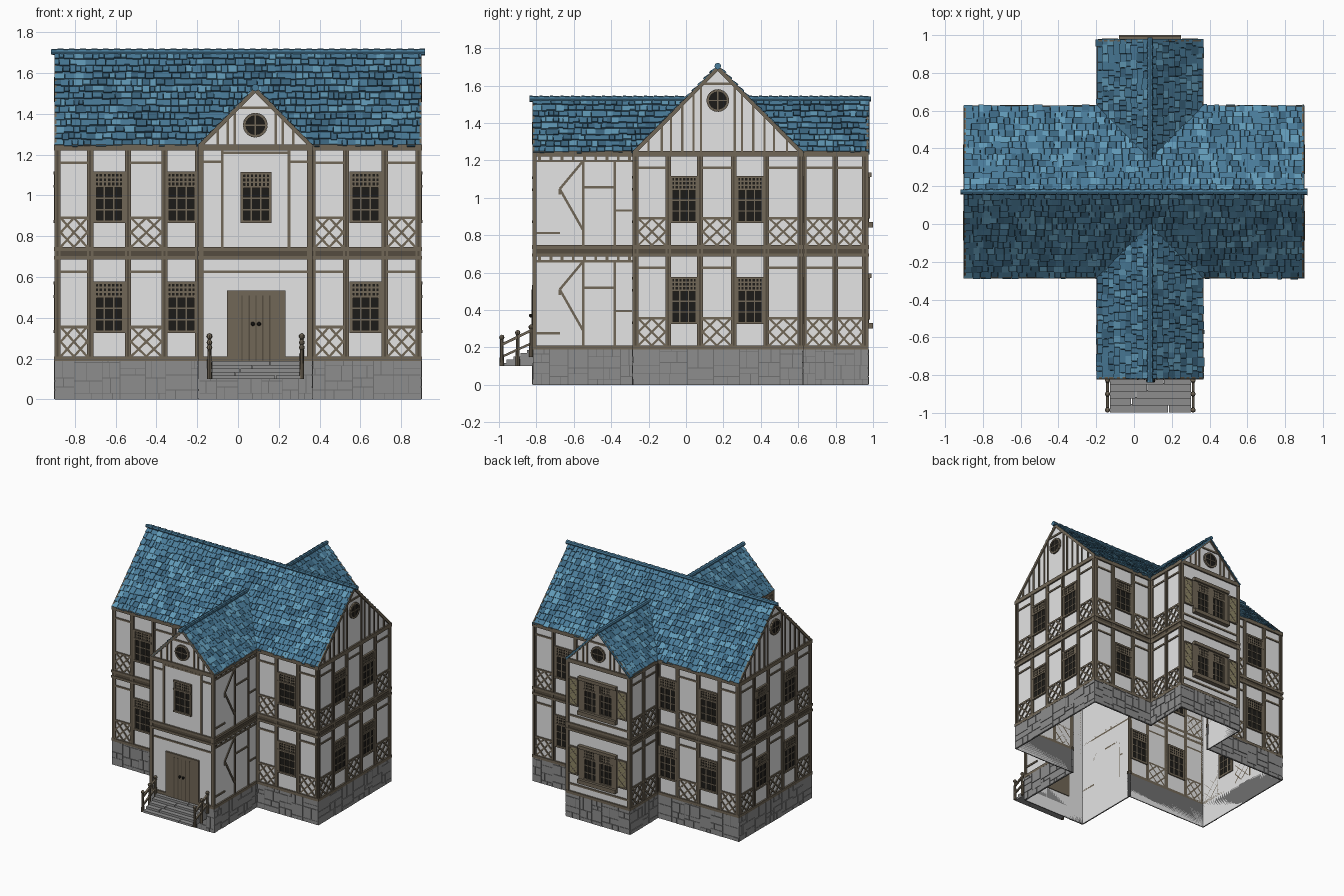
import bpy, bmesh, math, random
from collections import defaultdict
from mathutils import Vector, Matrix

if "Cube" in bpy.data.objects:
    bpy.data.objects.remove(bpy.data.objects["Cube"])

random.seed(4)
COLOURS = {
    "plaster": (0.78, 0.78, 0.78), "stone": (0.27, 0.27, 0.27), "dark_stone": (0.16, 0.16, 0.16),
    "timber": (0.165, 0.135, 0.095), "dark_timber": (0.09, 0.072, 0.05), "glass": (0.012, 0.011, 0.009),
    "light_tile": (0.12, 0.32, 0.47), "mid_tile": (0.068, 0.2, 0.32), "dark_tile": (0.045, 0.135, 0.22),
    "shutter_tan": (0.27, 0.235, 0.13)}
MATS = []
for n, c in COLOURS.items():
    m = bpy.data.materials.new(n)
    m.diffuse_color = (*c, 1)
    m.use_nodes = True
    m.node_tree.nodes["Principled BSDF"].inputs["Base Color"].default_value = m.diffuse_color
    MATS.append(m)
PLASTER, STONE, DSTONE, TIMBER, DTIMBER, GLASS, LIGHT, MID, DARK, SHUTTER = range(10)
parts = defaultdict(bmesh.new)

# walls: (axis the wall runs along, plane position, outward sign)
FRONT, BACK = (0, -.275, -1), (0, .615, 1)
LEFT, RIGHT = (1, -.89, -1), (1, .89, 1)
WING_F, WING_B = (0, -.81, -1), (0, .965, 1)
WING_L, WING_R = (1, -.185, -1), (1, .355, 1)
WORLD = (0, 0, 1)
CX, CY, EAVE = .085, .17, 1.24      # wing ridge x, main ridge y, eave height
M_HALF, M_RISE, W_HALF, W_RISE = .45, .46, .275, .285


def at(w, u, z, d):
    p = w[1] + w[2] * d
    return Vector((u, p, z)) if w[0] == 0 else Vector((p, u, z))


def solid(name, mat, a, b):
    """Prism between two matching rings of points."""
    bm = parts[name]
    va, vb = [bm.verts.new(p) for p in a], [bm.verts.new(p) for p in b]
    faces = [bm.faces.new(va[::-1]), bm.faces.new(vb)]
    for i in range(len(va)):
        j = (i + 1) % len(va)
        faces.append(bm.faces.new((va[i], va[j], vb[j], vb[i])))
    for f in faces:
        f.material_index = mat


def plate(name, mat, w, pts, d0, d1):
    solid(name, mat, [at(w, u, z, d0) for u, z in pts], [at(w, u, z, d1) for u, z in pts])


def rect(name, mat, w, u0, u1, z0, z1, d0=0, d1=.01):
    plate(name, mat, w, [(u0, z0), (u1, z0), (u1, z1), (u0, z1)], d0, d1)


def bar(name, mat, w, a, b, width=.012, d0=0, d1=.007):
    a, b = Vector(a), Vector(b)
    t = (b - a).normalized() * width / 2
    n = Vector((-t.y, t.x))
    plate(name, mat, w, [a - n, b - n, b + n, a + n], d0, d1)


def window(w, u0, u1, z0, z1):
    rect("window_glass", GLASS, w, u0, u1, z0, z1, -.004, .004)
    f = "window_frames"
    for u in (u0, u1):
        rect(f, TIMBER, w, u - .008, u + .008, z0, z1, -.008, .012)
    for z in (z0, z1, z1 - .065):
        rect(f, TIMBER, w, u0 - .008, u1 + .008, z - .007, z + .007, -.008, .014)
    zt, du = z1 - .065, u1 - u0
    for k in (1, 2):
        bar(f, TIMBER, w, (u0 + du * k / 3, z0), (u0 + du * k / 3, zt), .007, -.006, .008)
        z = z0 + (zt - z0) * k / 3
        bar(f, TIMBER, w, (u0, z), (u1, z), .007, -.006, .008)
        bar(f, TIMBER, w, (u0, zt + .0217 * k), (u1, zt + .0217 * k), .008, -.006, .008)
    for k in range(1, 7):
        bar(f, TIMBER, w, (u0 + du * k / 7, zt), (u0 + du * k / 7, z1), .008, -.006, .008)


def bands(w, u0, u1):
    """Sill, double floor beam and eave beam."""
    for z0, z1, d, m in ((.188, .21, .012, TIMBER), (.685, .703, .013, TIMBER), (.703, .727, .007, DTIMBER),
                         (.727, .747, .013, TIMBER), (1.22, 1.25, .012, TIMBER)):
        rect("horizontal_beams", m, w, u0 - d, u1 + d, z0, z1, 0, d)


def bays(w, edges, kinds):
    """Timber posts with cross-braced panels (X) or windows (W) between, on two floors."""
    for e in edges:
        rect("posts", TIMBER, w, e - .015, e + .015, .2, 1.23, 0, .009)
        rect("posts", DTIMBER, w, e - .005, e + .005, .2, 1.23, 0, .0105)
    for a, b, k in zip(edges, edges[1:], kinds):
        a, b = a + .015, b - .015
        c = (a + b) / 2
        for lo, hi, rail, wz in ((.21, .355, .625, .325), (.747, .89, 1.16, .865)):
            if k == "W":
                window(w, c - .07, c + .07, wz + .007, wz + .245)
                continue
            m = (lo + hi) / 2
            for z in (hi, rail):
                bar("panel_rails", TIMBER, w, (a, z), (b, z), .013)
            for p, q in (((a, lo), (b, hi)), ((a, hi), (b, lo)), ((a, m), (c, hi)), ((c, hi), (b, m)),
                         ((b, m), (c, lo)), ((c, lo), (a, m))):
                bar("cross_braces", TIMBER, w, p, q, .011)


def stones(w, u0, u1):
    """Rubble base: irregular blocks on a dark backing."""
    rect("stone_backing", DSTONE, w, u0 - .007, u1 + .007, 0, .19, 0, .007)
    u = u0 - .01
    while u < u1 + .005:
        v = min(u + random.uniform(.08, .15), u1 + .01)
        v = u1 + .01 if u1 - v < .04 else v
        zs = [0] + sorted(random.choice((.03, .045, .06)) + i * .06 for i in range(random.choice((2, 3)))) + [.19]
        for z0, z1 in zip(zs, zs[1:]):
            s = u + (v - u) * random.uniform(.3, .7)
            for a, b in random.choice(([(u, v)], [(u, s), (s, v)], [(u, s), (s, v)])):
                rect("stone_blocks", STONE, w, a + .002, b - .002, z0 + .002, z1 - .002, .005,
                     random.uniform(.009, .013))
        u = v


def gable(w, c, half, rise, rail, wz, offs):
    """Gable wall with rake boards, studs and a round window."""
    plate("gable_walls", PLASTER, w, [(c - half, EAVE), (c + half, EAVE), (c, EAVE + rise)], -.003, 0)
    k = (EAVE + rise - rail) * half / rise
    bar("gable_timbers", TIMBER, w, (c - k, rail), (c + k, rail), .014)
    for s in (-1, 1):
        bar("gable_timbers", TIMBER, w, (c + s * half, EAVE), (c, EAVE + rise - .008), .02, 0, .01)
        for o in offs:
            bar("gable_timbers", TIMBER, w, (c + s * o, EAVE), (c + s * o, EAVE + rise * (1 - o / half)))
    ring = [(c + .055 * math.cos(i * math.pi / 8), wz + .055 * math.sin(i * math.pi / 8)) for i in range(16)]
    plate("round_windows", GLASS, w, ring, -.005, .008)
    for i in range(16):
        bar("round_window_frames", TIMBER, w, ring[i - 1], ring[i], .012, -.006, .013)
    bar("round_window_frames", TIMBER, w, (c - .05, wz), (c + .05, wz), .007, 0, .011)
    bar("round_window_frames", TIMBER, w, (c, wz - .05), (c, wz + .05), .007, 0, .011)


# plaster shell, open below
X0, X1, A0, A1, Y0, Y1, B0, B1 = -.89, .89, -.185, .355, -.275, .615, -.81, .965
outline = [(X0, Y0), (A0, Y0), (A0, B0), (A1, B0), (A1, Y0), (X1, Y0),
           (X1, Y1), (A1, Y1), (A1, B1), (A0, B1), (A0, Y1), (X0, Y1)]
bm = parts["plaster_walls"]
low = [bm.verts.new((x, y, 0)) for x, y in outline]
top = [bm.verts.new((x, y, EAVE)) for x, y in outline]
for i in range(12):
    j = (i + 1) % 12
    bm.faces.new((low[i], low[j], top[j], top[i]))

# main block and wing walls: base, beams and bays
for w, spans in ((FRONT, ((X0, A0), (A1, X1))), (BACK, ((X0, A0), (A1, X1))), (LEFT, ((Y0, Y1),)),
                 (RIGHT, ((Y0, Y1),)), (WING_F, ((A0, A1),)), (WING_B, ((A0, A1),)),
                 (WING_L, ((B0, Y0), (Y1, B1))), (WING_R, ((B0, Y0), (Y1, B1)))):
    for a, b in spans:
        stones(w, a, b)
        bands(w, a, b)
for w in (FRONT, BACK):
    bays(w, [-.885, -.725, -.54, -.36, -.195], "XWXW")
    bays(w, [.365, .53, .72, .885], "XWX")
for w in (LEFT, RIGHT):
    bays(w, [-.27, -.095, .075, .255, .43, .61], "XWXWX")
    gable(w, CY, M_HALF, M_RISE, 1.61, 1.52, (.09, .13, .19, .25, .30, .37))
for w in (WING_L, WING_R):
    bays(w, [.63, .797, .957], "XX")
    # chevron framing on the front wing sides
    rect("posts", TIMBER, w, -.82, -.8, .2, 1.23)
    for z in (.21, .747):
        t = z + .45
        for a, b in (((-.55, z), (-.55, t)), ((-.38, z), (-.38, t)), ((-.55, t), (-.675, z + .3)),
                     ((-.675, z + .3), (-.55, z + .08)), ((-.675, z + .3), (-.675, z + .27)),
                     ((-.81, z + .065), (-.675, z + .065)), ((-.55, z + .31), (-.38, z + .31)),
                     ((-.38, z + .185), (-.29, z + .185)), ((-.81, t), (-.28, t))):
            bar("wing_side_braces", TIMBER, w, a, b, .013)
        for k in range(9):
            rect("wing_side_braces", TIMBER, w, -.79 + k * .06, -.775 + k * .06, t, t + .025, 0, .006)
for w in (WING_F, WING_B):
    gable(w, CX, W_HALF, W_RISE, 1.43, 1.345, (.1, .135, .185))
    for u in (A0 + .003, A1 - .003):
        rect("posts", TIMBER, w, u - .013, u + .013, .2, 1.23)

# entrance face: framing, window and double door
for u in (-.077, .25):
    bar("entrance_framing", TIMBER, WING_F, (u, .747), (u, 1.22), .014)
for a, b, z in ((A0, -.077, 1.165), (.25, A1, 1.165), (A0, A1, .625), (-.077, .25, 1.21)):
    bar("entrance_framing", TIMBER, WING_F, (a, z), (b, z), .013)
window(WING_F, .02, .157, .872, 1.108)
rect("door", TIMBER, WING_F, -.055, .232, .185, .535, -.006, .014)
for u in (.02, .055, .088, .121, .156):
    bar("door_grooves", DTIMBER, WING_F, (u, .19), (u, .51), .006, .01, .016)
for u in (.073, .103):
    bmesh.ops.create_uvsphere(parts["door_knobs"], u_segments=8, v_segments=6, radius=.01,
                              matrix=Matrix.Translation((u, -.83, .37)))

# shuttered double windows on the back wing
for z in (.325, .865):
    rect("back_window_sills", TIMBER, WING_B, -.08, .25, z - .025, z + .005, 0, .035)
    rect("back_window_sills", TIMBER, WING_B, -.08, .25, z + .245, z + .27, 0, .028)
    for u in (-.062, .085, .232):
        rect("back_window_sills", TIMBER, WING_B, u - .018, u + .018, z, z + .25, 0, .014)
    window(WING_B, -.04, .068, z + .01, z + .24)
    window(WING_B, .102, .21, z + .01, z + .24)
    bar("panel_rails", TIMBER, WING_B, (A0, z - .06), (A1, z - .06), .014)
    for u in (-.165, .26):
        rect("shutters", SHUTTER, WING_B, u, u + .075, z + .03, z + .24, .004, .014)
        for a, b in (((u, z + .03), (u, z + .24)), ((u + .075, z + .03), (u + .075, z + .24)),
                     ((u, z + .03), (u + .075, z + .03)), ((u, z + .24), (u + .075, z + .24))):
            bar("shutter_frames", TIMBER, WING_B, a, b, .01, .004, .018)
        for k in range(3):
            p = z + .03 + k * .07
            bar("shutter_frames", TIMBER, WING_B, (u, p), (u + .075, p + .07), .005, .01, .016)
            bar("shutter_frames", TIMBER, WING_B, (u, p + .07), (u + .075, p), .005, .01, .016)

# front steps and handrails
for i in range(5):
    y, e = -.997 + .037 * i, random.uniform(-.02, .2)
    for a, b in ((-.13, e), (e, .305)):
        rect("front_steps", STONE, WORLD, a + .002, b - .002, .1, .117 + .0175 * i, y, y + .045 if i < 4 else -.81)
for x in (-.14, .313):
    w = (1, x, 1)
    for y, z0, z1 in ((-.985, .1, .25), (-.9, .1, .275), (-.828, .15, .305)):
        bmesh.ops.create_cone(parts["rail_posts"], cap_ends=True, segments=8, radius1=.012, radius2=.008,
                              depth=z1 - z0, matrix=Matrix.Translation((x, y, (z0 + z1) / 2)))
        bmesh.ops.create_uvsphere(parts["rail_posts"], u_segments=8, v_segments=6, radius=.014,
                                  matrix=Matrix.Translation((x, y, z1 + .004)))
    bar("handrails", TIMBER, w, (-.985, .215), (-.82, .295), .014, -.007, .007)
    bar("handrails", TIMBER, w, (-.985, .15), (-.82, .225), .012, -.006, .006)


def main_y(z, s):
    return CY + s * M_HALF * (1 - (z - EAVE) / M_RISE)


def slope(name, axis, c, half, rise, side, lo, hi, rows, keep):
    """Rows of uneven overlapping tiles on one roof slope."""
    k = 1 / math.hypot(half, rise)
    ns, nz = rise * k, half * k

    def pt(a, t, lift):
        s, z = c + side * (half * (1 - t) + ns * lift), EAVE + rise * t + nz * lift
        return Vector((a, s, z)) if axis == 0 else Vector((s, a, z))
    for r in range(rows):
        a = lo
        while a < hi - .004:
            b = min(a + random.uniform(.022, .052), hi)
            t0, t1 = (r + random.uniform(-.15, .12)) / rows, min((r + 1.15) / rows, 1)
            if keep((a + b) / 2, EAVE + rise * (r + .6) / rows):
                up = random.uniform(.009, .014)
                solid(name, random.choice((LIGHT, MID, MID, MID, DARK)),
                      [pt(a, t0, up - .01), pt(b, t0, up - .01), pt(b, t1, -.005), pt(a, t1, -.005)],
                      [pt(a + .001, t0, up), pt(b - .001, t0, up), pt(b - .001, t1, .003), pt(a + .001, t1, .003)])
            a = b


def ridge(axis, c, z, lo, hi):
    n = round((hi - lo) / .055)
    for i in range(n):
        p = lo + (i + .5) * (hi - lo) / n
        loc = (p, c, z) if axis == 0 else (c, p, z)
        rot = Matrix.Rotation(math.pi / 2, 4, "Y" if axis == 0 else "X")
        g = bmesh.ops.create_cone(parts["ridge_tiles"], cap_ends=True, segments=8, radius1=.013, radius2=.018,
                                  depth=(hi - lo) / n + .006, matrix=Matrix.Translation(loc) @ rot)
        for f in {f for v in g["verts"] for f in v.link_faces}:
            f.material_index = MID


# roof: thin decks, tiled slopes and ridge caps
drop = Vector((0, 0, -.008))
for s in (-1, 1):
    deck = [Vector((x, y, z)) for x, y, z in ((X0, CY + s * M_HALF, EAVE), (X1, CY + s * M_HALF, EAVE),
                                              (X1, CY, EAVE + M_RISE), (X0, CY, EAVE + M_RISE))]
    solid("roof_deck", DARK, [p + drop for p in deck], deck)
    slope("main_roof_tiles", 0, CY, M_HALF, M_RISE, s, -.9, .9, 14,
          lambda x, z: abs(x - CX) > W_HALF - (z - EAVE) - .01)
    for e, end in ((-1, -.82), (1, .98)):
        tip = EAVE + W_RISE
        deck = [Vector((CX + s * W_HALF, end, EAVE)), Vector((CX, end, tip)), Vector((CX, main_y(tip, e), tip)),
                Vector((CX + s * W_HALF, main_y(EAVE, e), EAVE))]
        solid("roof_deck", DARK, [p + drop for p in deck], deck)
        lo, hi = (end, .05) if e < 0 else (.29, end)
        slope("wing_roof_tiles", 1, CX, W_HALF, W_RISE, s, lo, hi, 9,
              lambda y, z, e=e: e * (y - main_y(z, e)) > -.02)
ridge(0, CY, EAVE + M_RISE + .004, -.915, .915)
ridge(1, CX, EAVE + W_RISE + .004, -.835, .0)
ridge(1, CX, EAVE + W_RISE + .004, .34, .985)

# finish: one object per part
for name, bm in parts.items():
    if name in ("rail_posts", "door_knobs"):
        for f in bm.faces:
            f.material_index = TIMBER if name == "rail_posts" else GLASS
    if name != "plaster_walls":
        bmesh.ops.recalc_face_normals(bm, faces=bm.faces[:])
    me = bpy.data.meshes.new(name)
    for m in MATS:
        me.materials.append(m)
    bm.to_mesh(me)
    bm.free()
    bpy.context.collection.objects.link(bpy.data.objects.new(name, me))
